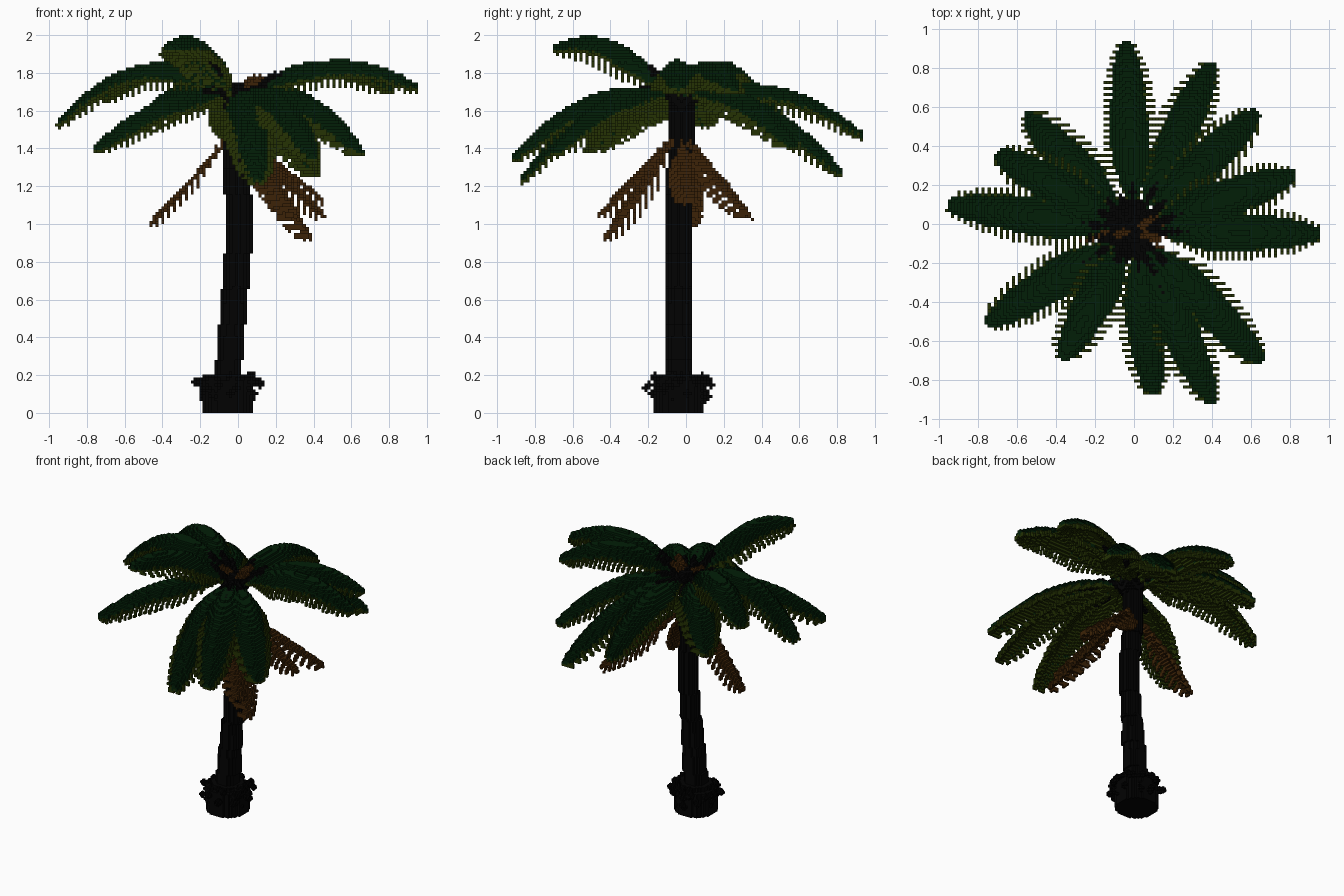
import bpy, bmesh, math, random
from mathutils import Vector

if "Cube" in bpy.data.objects:
    bpy.data.objects.remove(bpy.data.objects["Cube"])

random.seed(4)
V = 1 / 64                      # cube size
PALETTE = [("bark_black", (0.0006, 0.0006, 0.0006)), ("leaf_dark_green", (0.0006, 0.0135, 0.0022)),
           ("leaf_olive", (0.018, 0.032, 0.001)), ("dead_leaf_brown", (0.046, 0.0165, 0.002))]
BARK, GREEN, OLIVE, BROWN = range(4)
mats = []
for name, col in PALETTE:
    m = bpy.data.materials.new(name)
    m.diffuse_color = (*col, 1)
    m.use_nodes = True
    m.node_tree.nodes["Principled BSDF"].inputs["Base Color"].default_value = m.diffuse_color
    mats.append(m)

taken = set()                   # cubes used by any part
parts = {}                      # part name -> {cube: material}


def put(part, p, mat, dz=0):
    k = (math.floor(p[0] / V), math.floor(p[1] / V), math.floor(p[2] / V) + dz)
    if k[2] >= 0 and k not in taken:
        taken.add(k)
        parts.setdefault(part, {})[k] = mat


def ball(part, c, r, mat):
    n = math.ceil(r / V)
    for i in range(-n, n + 1):
        for j in range(-n, n + 1):
            for k in range(-n, n + 1):
                d = Vector((i, j, k)) * V
                if d.length <= r:
                    put(part, Vector(c) + d, mat)


def disc(part, cx, cy, z, r, mat):
    n = math.ceil(r / V) + 1
    for i in range(-n, n + 1):
        for j in range(-n, n + 1):
            if math.hypot(i, j) * V <= r:
                put(part, (cx + i * V, cy + j * V, z), mat)


def lerp_path(path, z):
    for a, b in zip(path, path[1:]):
        if z <= b[0]:
            f = (z - a[0]) / (b[0] - a[0])
            return a[1] + (b[1] - a[1]) * f
    return path[-1][1]


# trunk with a gentle S bend
BEND_X = [(0, -0.055), (0.25, -0.05), (0.6, -0.02), (0.95, 0.008), (1.15, 0.0), (1.35, -0.01), (1.7, 0)]
for i in range(int(1.7 / V)):
    z = (i + 0.5) * V
    r = 0.064 + 0.014 * max(0, 1 - z / 0.7)
    disc("trunk", lerp_path(BEND_X, z), -0.034 if z < 1.3 else -0.026, z, r, BARK)

# flared root base with a ragged fringe
for i in range(13):
    disc("root_base", -0.055, -0.035, (i + 0.5) * V, 0.135 if i < 11 else 0.11, BARK)
for i in range(55):
    a = random.uniform(0, 2 * math.pi)
    d = random.uniform(0.12, 0.155)
    ball("root_fringe", (-0.055 + d * math.cos(a), -0.035 + d * math.sin(a),
                         random.uniform(0.07, 0.2)), random.uniform(0.012, 0.024), BARK)
for i in range(12):
    a = i * 0.55
    d = random.uniform(0.165, 0.185)
    ball("root_fringe", (-0.055 + d * math.cos(a), -0.035 + d * math.sin(a),
                         random.uniform(0.1, 0.17)), random.choice((0.016, 0.02)), BARK)

# crown core and small dry stubs
ball("crown_core", (0, -0.03, 1.66), 0.08, BARK)
for x, y in ((0.12, -0.08), (0.09, 0.02), (-0.08, -0.05)):
    for i in range(5, 14):
        f = i / 13
        ball("dry_stub", (x * f, -0.03 + (y + 0.03) * f, 1.7 + (0.075 if x > 0 else 0.05) * f),
             0.018, BROWN)


def frond(part, start, tip, ctrl_z, half, droop, dead=False):
    """Arched leaf: a curved spine with drooping, toothed sides."""
    a, c = Vector(start), Vector(tip)
    b = (a + c) / 2
    b.z = ctrl_z
    flat = Vector((c.x - a.x, c.y - a.y, 0)).normalized()
    side = Vector((-flat.y, flat.x, 0))
    axis = 0 if abs(flat.x) > abs(flat.y) else 1
    steps = int((c - a).length / V * 2.6)
    gap = 0.42 if dead else 0.68
    for i in range(steps + 1):
        t = i / steps
        p = a * (1 - t) ** 2 + b * 2 * t * (1 - t) + c * t * t
        if t < 0.34 and not dead:              # stalk, sinking below the blade
            ball(part, p - Vector((0, 0, V * (0 if t < 0.21 else 1.5))), V * 1.05, BARK)
        grow = min(1, max(0, (t - 0.07) / 0.27))
        w = half * grow ** 0.7 * math.sqrt(max(0, 1 - max(0, (t - 0.44) / 0.57) ** 2))
        n = max(1, math.ceil((w + droop) / V * 1.8))
        for j in range(-n, n + 1):
            s = j / n
            q = p + side * (w * s) + flat * (0.05 * abs(s) * (1 - t))
            q.z -= droop * (w / half) * abs(s) ** 1.7
            if abs(s) > gap and math.floor(q[axis] / V) % 2:
                continue                       # gaps between leaflets
            if dead:
                put(part, q, BROWN)
            elif abs(s) < 0.7:
                put(part, q, GREEN)
                under.append((part, q))
            else:
                put(part, q, OLIVE)


# living fronds: tip x, y, z and arch height
LIVE = [(0.95, -0.05, 1.73, 2.02), (0.82, 0.25, 1.72, 2.02), (0.63, 0.57, 1.42, 1.84),
        (0.40, 0.82, 1.28, 1.77), (-0.04, 0.93, 1.48, 1.87), (-0.55, 0.56, 1.51, 1.87),
        (-0.70, 0.36, 1.68, 2.04), (-0.95, 0.10, 1.54, 2.07), (-0.75, -0.51, 1.41, 1.76),
        (-0.37, -0.69, 1.94, 2.11), (0.10, -0.87, 1.24, 1.80), (0.40, -0.91, 1.36, 1.84),
        (0.65, -0.70, 1.39, 1.82)]
for n, (x, y, z, h) in enumerate(LIVE):
    under = []
    d = math.hypot(x, y)
    frond(f"frond_{n + 1}", (0.04 * x / d, -0.03 + 0.04 * y / d, 1.67), (x, y, z), h, 0.135, 0.128)
    for part, q in under:                      # paler underside layer
        put(part, q, OLIVE, -1)

# dead fronds hanging against the trunk
DEAD = [(-0.46, 0.02, 1.01), (0.37, -0.42, 0.94), (0.30, -0.45, 1.06),
        (0.45, 0.33, 1.05), (0.45, 0.02, 1.13)]
for n, (x, y, z) in enumerate(DEAD):
    d = math.hypot(x, y)
    frond(f"dead_frond_{n + 1}", (0.04 * x / d, -0.03 + 0.04 * y / d, 1.44), (x, y, z),
          (1.44 + z) / 2 + 0.015, 0.085, 0.09, dead=True)

# turn cubes into meshes, keeping only exposed faces
SIDES = [((1, 0, 0), ((1, 0, 0), (1, 1, 0), (1, 1, 1), (1, 0, 1))),
         ((-1, 0, 0), ((0, 0, 0), (0, 0, 1), (0, 1, 1), (0, 1, 0))),
         ((0, 1, 0), ((0, 1, 0), (0, 1, 1), (1, 1, 1), (1, 1, 0))),
         ((0, -1, 0), ((0, 0, 0), (1, 0, 0), (1, 0, 1), (0, 0, 1))),
         ((0, 0, 1), ((0, 0, 1), (1, 0, 1), (1, 1, 1), (0, 1, 1))),
         ((0, 0, -1), ((0, 0, 0), (0, 1, 0), (1, 1, 0), (1, 0, 0)))]
for name, cubes in parts.items():
    bm = bmesh.new()
    verts = {}
    for (x, y, z), mat in cubes.items():
        for (dx, dy, dz), corners in SIDES:
            if (x + dx, y + dy, z + dz) in taken:
                continue
            loop = []
            for ox, oy, oz in corners:
                k = (x + ox, y + oy, z + oz)
                if k not in verts:
                    verts[k] = bm.verts.new(Vector(k) * V)
                loop.append(verts[k])
            bm.faces.new(loop).material_index = mat
    me = bpy.data.meshes.new(name)
    bm.to_mesh(me)
    bm.free()
    for m in mats:
        me.materials.append(m)
    bpy.context.collection.objects.link(bpy.data.objects.new(name, me))
